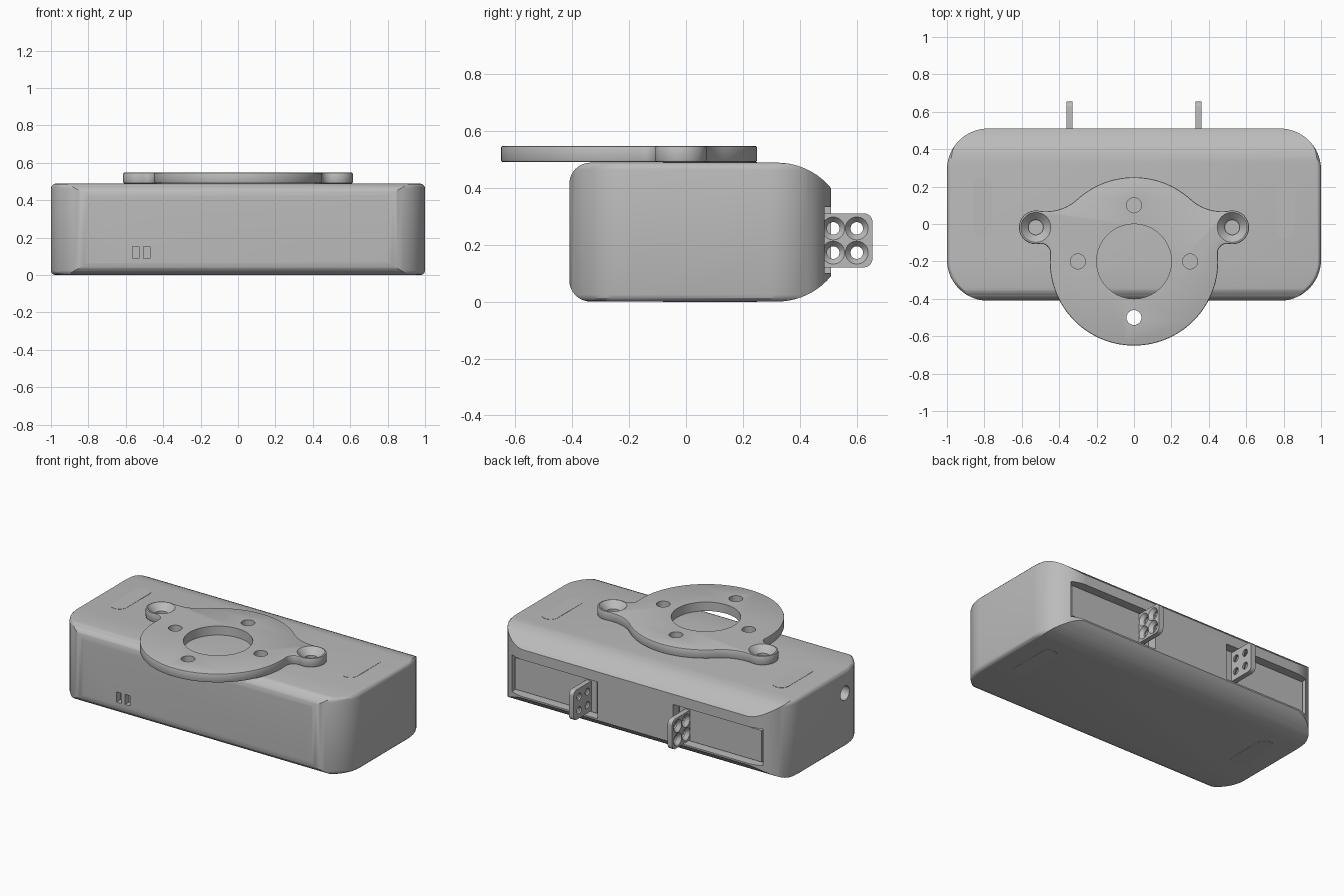
import bpy, bmesh, math
from mathutils import Matrix, Vector

if "Cube" in bpy.data.objects:
    bpy.data.objects.remove(bpy.data.objects["Cube"], do_unlink=True)

grey = bpy.data.materials.new("plain grey")
grey.use_nodes = True
grey.diffuse_color = (0.5, 0.5, 0.5, 1)
grey.node_tree.nodes["Principled BSDF"].inputs["Base Color"].default_value = (0.5, 0.5, 0.5, 1)


def make(name, bm):
    mesh = bpy.data.meshes.new(name)
    bmesh.ops.recalc_face_normals(bm, faces=bm.faces)
    bm.to_mesh(mesh)
    bm.free()
    mesh.materials.append(grey)
    ob = bpy.data.objects.new(name, mesh)
    bpy.context.collection.objects.link(ob)
    return ob


def activate(ob):
    bpy.ops.object.select_all(action="DESELECT")
    ob.select_set(True)
    bpy.context.view_layer.objects.active = ob


def arc(c, r, a0, a1, n=10):
    angles = [math.radians(a0 + (a1 - a0) * i / n) for i in range(n + 1)]
    return [(c[0] + r * math.cos(a), c[1] + r * math.sin(a)) for a in angles]


def rounded(u0, u1, v0, v1, r, n=10):
    return (arc((u1 - r, v1 - r), r, 0, 90, n) + arc((u0 + r, v1 - r), r, 90, 180, n)
            + arc((u0 + r, v0 + r), r, 180, 270, n) + arc((u1 - r, v0 + r), r, 270, 360, n))


def prism(name, outline, w0, w1, axis="Z"):
    """Extrude a 2D outline along an axis from w0 to w1."""
    place = {"X": lambda u, v, w: (w, u, v), "Y": lambda u, v, w: (u, w, v),
             "Z": lambda u, v, w: (u, v, w)}[axis]
    bm = bmesh.new()
    face = bm.faces.new([bm.verts.new(place(u, v, w0)) for u, v in outline])
    out = bmesh.ops.extrude_face_region(bm, geom=[face])
    shift = Vector(place(0, 0, w1 - w0))
    bmesh.ops.translate(bm, verts=[g for g in out["geom"] if isinstance(g, bmesh.types.BMVert)], vec=shift)
    bmesh.ops.remove_doubles(bm, verts=bm.verts, dist=1e-5)
    return make(name, bm)


def box(name, x0, x1, y0, y1, z0, z1):
    return prism(name, [(x0, y0), (x1, y0), (x1, y1), (x0, y1)], z0, z1)


def cone(p0, p1, r0, r1):
    """Round cutter running from p0 (radius r0) to p1 (radius r1)."""
    p0, p1 = Vector(p0), Vector(p1)
    turn = Vector((0, 0, 1)).rotation_difference(p1 - p0).to_matrix().to_4x4()
    bm = bmesh.new()
    bmesh.ops.create_cone(bm, cap_ends=True, segments=40, radius1=r0, radius2=r1,
                          depth=(p1 - p0).length, matrix=Matrix.Translation((p0 + p1) / 2) @ turn)
    return make("cutter", bm)


def boolean(ob, cutter, op="DIFFERENCE"):
    activate(ob)
    mod = ob.modifiers.new("cut", "BOOLEAN")
    mod.object, mod.operation, mod.solver = cutter, op, "EXACT"
    bpy.ops.object.modifier_apply(modifier=mod.name)
    bpy.data.objects.remove(cutter, do_unlink=True)


def bevel(ob, width, segments=2):
    activate(ob)
    mod = ob.modifiers.new("bevel", "BEVEL")
    mod.width, mod.segments = width, segments
    mod.limit_method, mod.angle_limit = "ANGLE", math.radians(50)
    bpy.ops.object.modifier_apply(modifier=mod.name)


def smooth(ob):
    activate(ob)
    bpy.ops.object.shade_smooth_by_angle(angle=math.radians(30))


# Housing: rounded plan crossed with the side profile
TOP, FRONT, BACK = 0.488, -0.41, 0.51
body = prism("housing", rounded(-1, 1, FRONT - 0.0005, BACK + 0.0005, 0.22, 14), -0.0005, TOP + 0.0005)
bevel(body, 0.025, 3)
R = 0.245
sweep = math.degrees(math.asin(0.19 / R))
profile = (arc((0.32, TOP - R), R, 90 - sweep, 90) + arc((-0.335, TOP - 0.075), 0.075, 90, 180)
           + arc((-0.335, 0.075), 0.075, 180, 270) + arc((0.32, R), R, 270, 270 + sweep))
boolean(body, prism("cutter", profile, -1.1, 1.1, "X"), "INTERSECT")

# Front slots and side port
for x in (-0.547, -0.488):
    boolean(body, box("cutter", x - 0.017, x + 0.017, -0.5, -0.37, 0.088, 0.152))
boolean(body, cone((-1.1, -0.165, 0.343), (-0.9, -0.165, 0.343), 0.045, 0.045))

for side, s in (("left", 1), ("right", -1)):
    # Rear bay with a recessed door
    x0, x1 = sorted((s * 0.265, s * 0.88))
    boolean(body, box("cutter", x0, x1, 0.45, 0.6, 0.1, 0.333))
    d0, d1 = sorted((s * 0.29, s * 0.865))
    smooth(box(side + "_door", d0, d1, 0.44, 0.478, 0.115, 0.315))

    # Tab with four holes countersunk from the outside
    t0, t1 = sorted((s * 0.33, s * 0.362))
    tab = prism(side + "_tab", rounded(0.44, 0.655, 0.12, 0.31, 0.03, 6), t0, t1, "X")
    for y in (0.517, 0.6):
        for z in (0.172, 0.257):
            boolean(tab, cone((s * 0.3, y, z), (s * 0.4, y, z), 0.022, 0.022))
            boolean(tab, cone((s * 0.338, y, z), (s * 0.363, y, z), 0.02, 0.041))
    smooth(tab)

    # Flush pads on the top and the underside
    pad = rounded(s * 0.81 - 0.05, s * 0.81 + 0.05, -0.08, 0.25, 0.05)
    prism(side + "_top_pad", pad, TOP - 0.004, TOP + 0.0015)
    prism(side + "_bottom_pad", pad, -0.001, 0.004)

# Mounting plate outline: disc blended into two ears
disc, ear = Vector((0, -0.2)), Vector((0.525, -0.018))
DISC_R, EAR_R = 0.45, 0.09


def bearing(a, b):
    return math.degrees(math.atan2(b.y - a.y, b.x - a.x)) % 360


def fillet(r, sign):
    """Centre of a concave blend touching both disc and ear."""
    a, b, d = DISC_R + r, EAR_R + r, (ear - disc).length
    spread = math.acos((a * a + d * d - b * b) / (2 * a * d))
    ang = math.radians(bearing(disc, ear)) + sign * spread
    return disc + a * Vector((math.cos(ang), math.sin(ang)))


low_r, high_r = 0.05, 0.25
low, high = fillet(low_r, -1), fillet(high_r, 1)
half = (arc(disc, DISC_R, -90, bearing(disc, low), 30)
        + arc(low, low_r, bearing(low, disc), bearing(low, ear))[1:]
        + arc(ear, EAR_R, bearing(ear, low) - 360, bearing(ear, high), 24)[1:]
        + arc(high, high_r, bearing(high, ear), bearing(high, disc))[1:]
        + arc(disc, DISC_R, bearing(disc, high), 90, 14)[1:])
outline = half + [(-x, y) for x, y in half[-2:0:-1]]
PLATE_TOP = 0.547
plate = prism("mounting_plate", outline, 0.49, PLATE_TOP)
bevel(plate, 0.007)

# Plate holes: centre, four round it, countersunk ears
holes = [(0, -0.2, 0.2)] + [(x, y, 0.04) for x, y in ((0.3, -0.2), (-0.3, -0.2), (0, 0.1), (0, -0.5))]
holes += [(s * ear.x, ear.y, 0.04) for s in (1, -1)]
for x, y, r in holes:
    boolean(plate, cone((x, y, 0.4), (x, y, 0.6), r, r))
for s in (1, -1):
    boolean(plate, cone((s * ear.x, ear.y, 0.505), (s * ear.x, ear.y, PLATE_TOP + 0.001), 0.038, 0.081))
smooth(plate)
smooth(body)
